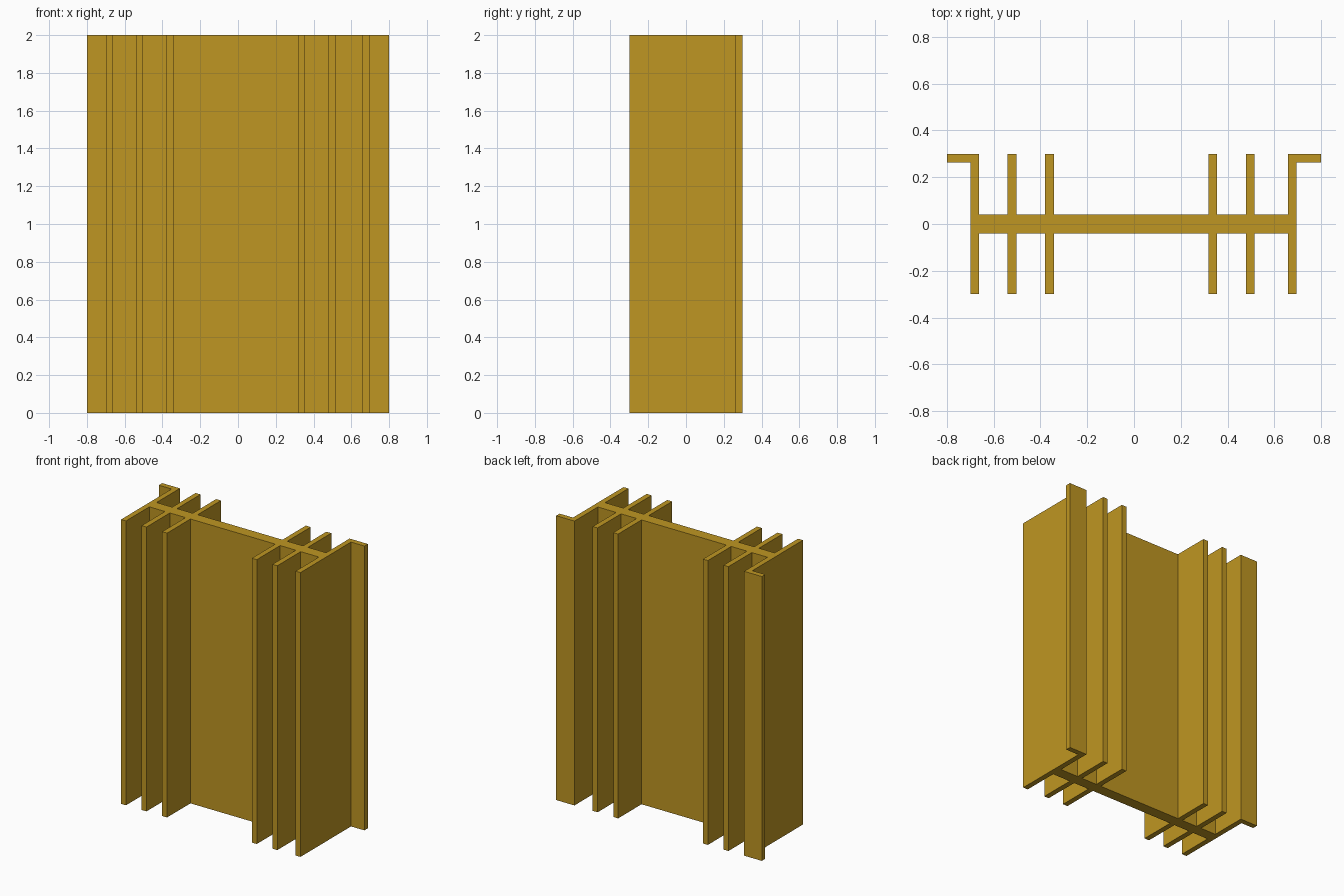
import bpy
import bmesh

cube = bpy.data.objects.get("Cube")
if cube:
    bpy.data.objects.remove(cube, do_unlink=True)

HEIGHT = 2.0      # extrusion length
DEPTH = 0.30      # half depth of the fins
WEB = 0.04        # half thickness of the centre web
THICK = 0.038     # fin and flange thickness
EDGE = 0.80       # outer tip of the flanges
FIN_STARTS = (-0.70, -0.54, -0.38, 0.318, 0.478, 0.658)

# Brass
brass = bpy.data.materials.new("brass")
colour = (0.521, 0.305, 0.0160, 1.0)
brass.diffuse_color = colour
brass.use_nodes = True
brass.node_tree.nodes["Principled BSDF"].inputs["Base Color"].default_value = colour


def fin_side(sign):
    """Outline of one side of the web, left to right, with its fins."""
    pts = []
    last = len(FIN_STARTS) - 1
    for i, a in enumerate(FIN_STARTS):
        b = a + THICK
        if i > 0:
            pts.append((a, sign * WEB))
        if i == 0 and sign > 0:        # flange turned out to the right side
            pts += [(a, DEPTH - THICK), (-EDGE, DEPTH - THICK), (-EDGE, DEPTH)]
        else:
            pts.append((a, sign * DEPTH))
        if i == last and sign > 0:     # flange turned out to the left side
            pts += [(EDGE, DEPTH), (EDGE, DEPTH - THICK), (b, DEPTH - THICK)]
        else:
            pts.append((b, sign * DEPTH))
        if i < last:
            pts.append((b, sign * WEB))
    return pts


# Finned section: closed outline extruded straight up
outline = fin_side(-1) + fin_side(1)[::-1]
bm = bmesh.new()
base = bm.faces.new([bm.verts.new((x, y, 0)) for x, y in outline])
extruded = bmesh.ops.extrude_face_region(bm, geom=[base], use_keep_orig=True)
top = [g for g in extruded["geom"] if isinstance(g, bmesh.types.BMVert)]
bmesh.ops.translate(bm, verts=top, vec=(0, 0, HEIGHT))
bmesh.ops.recalc_face_normals(bm, faces=bm.faces[:])

mesh = bpy.data.meshes.new("finned_section")
bm.to_mesh(mesh)
bm.free()
mesh.materials.append(brass)
section = bpy.data.objects.new("finned_section", mesh)
bpy.context.collection.objects.link(section)
